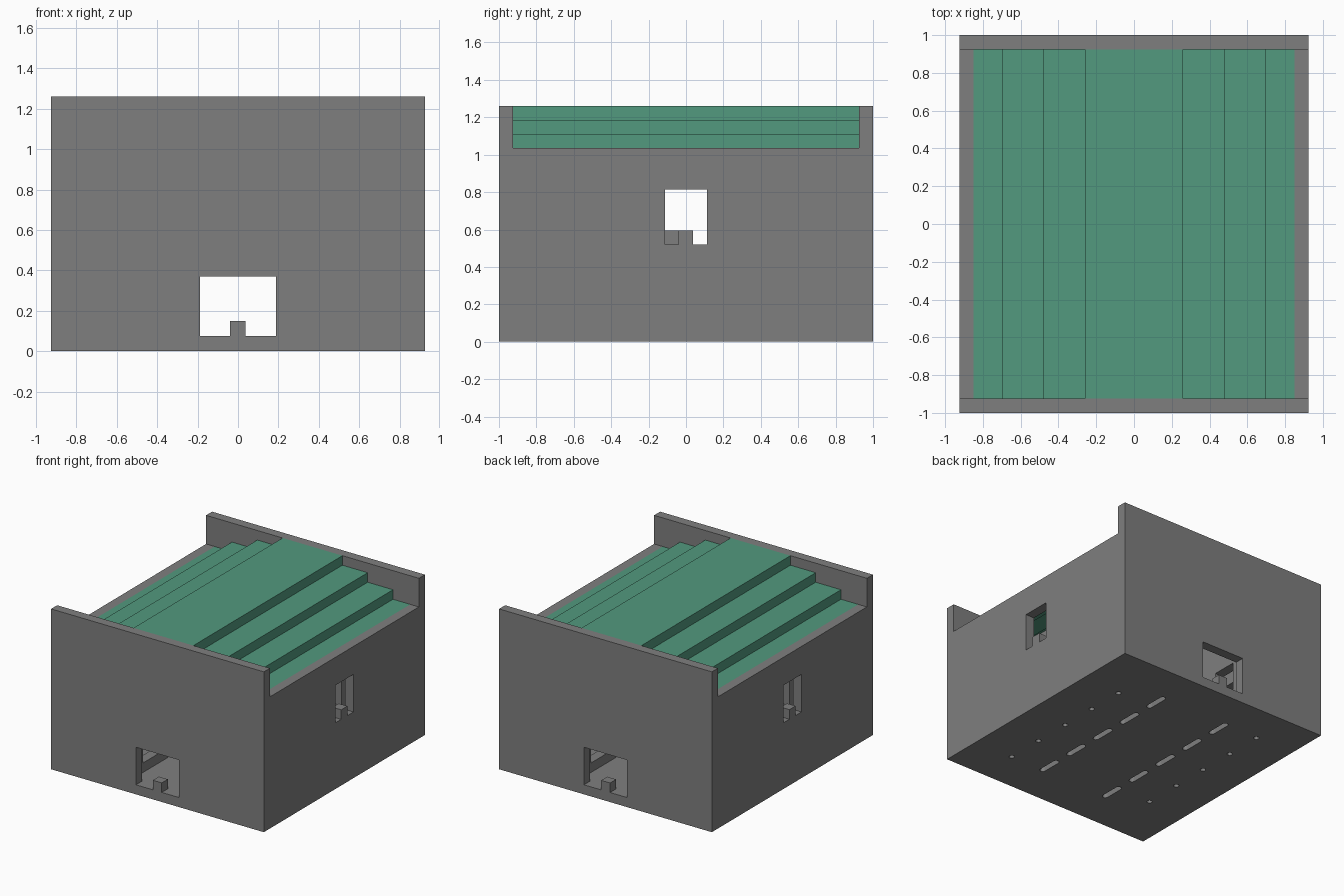
import bpy, bmesh, math
from mathutils import Vector

cube = bpy.data.objects.get("Cube")
if cube:
    bpy.data.objects.remove(cube, do_unlink=True)


def material(name, color):
    m = bpy.data.materials.new(name)
    m.use_nodes = True
    m.diffuse_color = color
    m.node_tree.nodes["Principled BSDF"].inputs["Base Color"].default_value = color
    return m


GREY = material("wall grey", (0.212, 0.212, 0.212, 1))
GREEN = material("roof green", (0.084, 0.319, 0.209, 1))


def prism(name, pts, axis, lo, hi, mat=GREY):
    """Extrude a 2D outline along an axis; outline is in the other two axes."""
    place = {"x": lambda a, b, t: (t, a, b),
             "y": lambda a, b, t: (a, t, b),
             "z": lambda a, b, t: (a, b, t)}[axis]
    bm = bmesh.new()
    face = bm.faces.new([bm.verts.new(place(a, b, lo)) for a, b in pts])
    out = bmesh.ops.extrude_face_region(bm, geom=[face])
    verts = [v for v in out["geom"] if isinstance(v, bmesh.types.BMVert)]
    bmesh.ops.translate(bm, verts=verts, vec=Vector(place(0, 0, hi - lo)))
    bmesh.ops.recalc_face_normals(bm, faces=bm.faces)
    mesh = bpy.data.meshes.new(name)
    bm.to_mesh(mesh)
    bm.free()
    mesh.materials.append(mat)
    ob = bpy.data.objects.new(name, mesh)
    bpy.context.collection.objects.link(ob)
    return ob


def rect(a0, a1, b0, b1):
    return [(a0, b0), (a1, b0), (a1, b1), (a0, b1)]


def box(name, x, y, z, mat=GREY):
    return prism(name, rect(*x, *y), "z", *z, mat)


def notched(a, bottom, top, tab0=-0.04, tab1=0.037, tab_h=0.075):
    """Opening outline with a block standing on its sill."""
    t = bottom + tab_h
    return [(-a, bottom), (tab0, bottom), (tab0, t), (tab1, t),
            (tab1, bottom), (a, bottom), (a, top), (-a, top)]


def slot(cx, cy, r, half, n=6):
    """Round-ended slot outline running along y."""
    pts = []
    for end, start in ((half, 0), (-half, math.pi)):
        for i in range(n + 1):
            ang = start + math.pi * i / n
            pts.append((cx + r * math.cos(ang), cy + end + r * math.sin(ang)))
    return pts


def carve(ob, cutter):
    mod = ob.modifiers.new("cut", "BOOLEAN")
    mod.operation, mod.solver, mod.object = "DIFFERENCE", "EXACT", cutter
    dg = bpy.context.evaluated_depsgraph_get()
    mesh = bpy.data.meshes.new_from_object(ob.evaluated_get(dg))
    ob.modifiers.clear()
    ob.data = mesh
    bpy.data.objects.remove(cutter, do_unlink=True)


X, Y, H = 0.925, 1.0, 1.26       # outer half sizes and height
IX, IY, T = 0.85, 0.925, 0.075   # inner half sizes and wall thickness
EAVE = 1.035

# Outer shell: room, lowered side walls, doors and windows
shell = box("shell", (-X, X), (-Y, Y), (0, H))
carve(shell, box("cutter", (-IX, IX), (-IY, IY), (T, 2)))
carve(shell, box("cutter", (-2, 2), (-IY, IY), (EAVE, 2)))
carve(shell, prism("cutter", notched(0.187, T, 0.37), "y", -2, 2))
carve(shell, prism("cutter", notched(0.113, 0.52, 0.815), "x", -2, 2))

# Slots and round holes through the floor
for side in (-1, 1):
    for i in range(-2, 3):
        y = 0.3 * i
        carve(shell, prism("cutter", slot(side * 0.295, y, 0.022, 0.075), "z", -0.1, 0.15))
        carve(shell, prism("cutter", slot(side * 0.59, y - side * 0.072, 0.02, 0.0005), "z", -0.1, 0.15))

# Inner passage walls with side doorways and a window opening
for side, name in ((-1, "right_inner_wall"), (1, "left_inner_wall")):
    x0, x1 = sorted((side * 0.265, side * 0.34))
    wall = box(name, (x0, x1), (-IY, IY), (T, 1.11))
    low = -0.113 + 0.0005 if side < 0 else -0.04
    carve(wall, prism("cutter", notched(0.113, 0.52, 0.815, tab0=low), "x", -2, 2))
    for end in (-1, 1):
        y0, y1 = sorted((end * 0.6, end * 0.8))
        carve(wall, box("cutter", (-2, 2), (y0, y1), (0.15, 0.45)))

# Stepped roof boards, lower towards the sides
edges = [0.26, 0.48, 0.70, IX]
box("roof_ridge", (-edges[0], edges[0]), (-IY, IY), (H - T, H), GREEN)
for i in range(1, 4):
    top = H - i * T
    for side, name in ((-1, "right"), (1, "left")):
        xs = sorted((side * (edges[i - 1] - 0.04), side * edges[i]))
        box(f"{name}_roof_step_{i}", xs, (-IY, IY), (top - T, top), GREEN)
